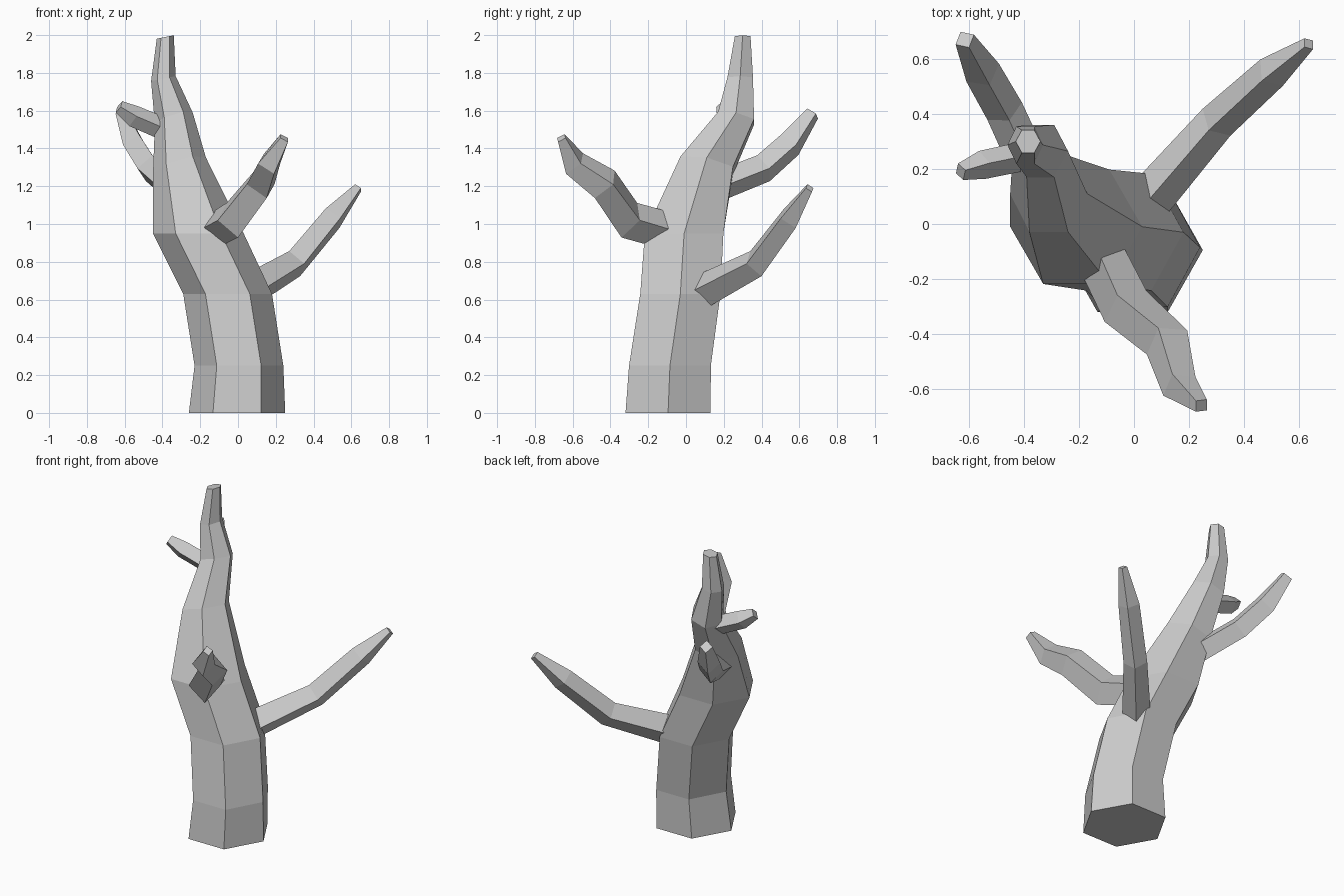
import bpy, bmesh, math
from mathutils import Vector

if "Cube" in bpy.data.objects:
    bpy.data.objects.remove(bpy.data.objects["Cube"])


def loft(name, rings):
    """Skin a list of vertex rings into a closed flat-shaded tube."""
    bm = bmesh.new()
    loops = [[bm.verts.new(p) for p in ring] for ring in rings]
    n = len(loops[0])
    for a, b in zip(loops, loops[1:]):
        for i in range(n):
            j = (i + 1) % n
            bm.faces.new((a[i], a[j], b[j], b[i]))
    bm.faces.new(loops[0][::-1])
    bm.faces.new(loops[-1])
    bmesh.ops.recalc_face_normals(bm, faces=bm.faces)
    mesh = bpy.data.meshes.new(name)
    bm.to_mesh(mesh)
    bm.free()
    obj = bpy.data.objects.new(name, mesh)
    bpy.context.collection.objects.link(obj)


def branch(name, path):
    """Four-sided diamond tube along (x, y, z, radius) points."""
    pts = [Vector(p[:3]) for p in path]
    rings = []
    for i, p in enumerate(pts):
        # Average the neighbouring directions at each bend
        t = Vector()
        if i > 0:
            t += (p - pts[i - 1]).normalized()
        if i < len(pts) - 1:
            t += (pts[i + 1] - p).normalized()
        t.normalize()
        side = t.cross(Vector((0, 0, 1))).normalized()
        up = side.cross(t)
        r = path[i][3]
        rings.append([p + side * r * 0.9, p + up * r, p - side * r * 0.9, p - up * r])
    loft(name, rings)


# Trunk: six-sided leaning rings (x, y, z, radius x, radius y, slope x, slope y)
trunk = [
    (-0.005, -0.095, 0.00, 0.255, 0.26, 0, 0),
    (0.005, -0.085, 0.25, 0.235, 0.25, 0, 0),
    (-0.055, -0.03, 0.63, 0.235, 0.245, 0, 0),
    (-0.21, -0.01, 0.95, 0.24, 0.24, 0, 0),
    (-0.31, 0.11, 1.31, 0.14, 0.16, 0.3, -0.2),
    (-0.34, 0.265, 1.56, 0.10, 0.11, 0.3, -0.2),
    (-0.395, 0.287, 1.77, 0.065, 0.078, 0.2, 0),
    (-0.385, 0.30, 1.99, 0.045, 0.048, 0.2, 0),
]
rings = []
for x, y, z, rx, ry, sx, sy in trunk:
    ring = []
    for k in range(6):
        dx = rx * math.cos(k * math.pi / 3)
        dy = ry * math.sin(k * math.pi / 3)
        ring.append((x + dx, y + dy, z + sx * dx + sy * dy))
    rings.append(ring)
loft("trunk", rings)

# Branches, each starting inside the trunk
branch("front_branch", [(-0.12, -0.12, 0.97, 0.10), (-0.03, -0.30, 1.02, 0.105),
                        (0.12, -0.43, 1.21, 0.095), (0.165, -0.59, 1.32, 0.075),
                        (0.245, -0.66, 1.455, 0.033)])
branch("right_branch", [(0.03, 0.06, 0.63, 0.095), (0.30, 0.37, 0.79, 0.078),
                        (0.50, 0.55, 1.03, 0.07), (0.635, 0.655, 1.19, 0.028)])
branch("back_branch", [(-0.36, 0.17, 1.20, 0.08), (-0.47, 0.41, 1.295, 0.078),
                       (-0.55, 0.55, 1.42, 0.075), (-0.615, 0.67, 1.585, 0.042)])
branch("left_branch", [(-0.36, 0.255, 1.49, 0.06), (-0.55, 0.215, 1.57, 0.058),
                       (-0.63, 0.19, 1.62, 0.035)])
